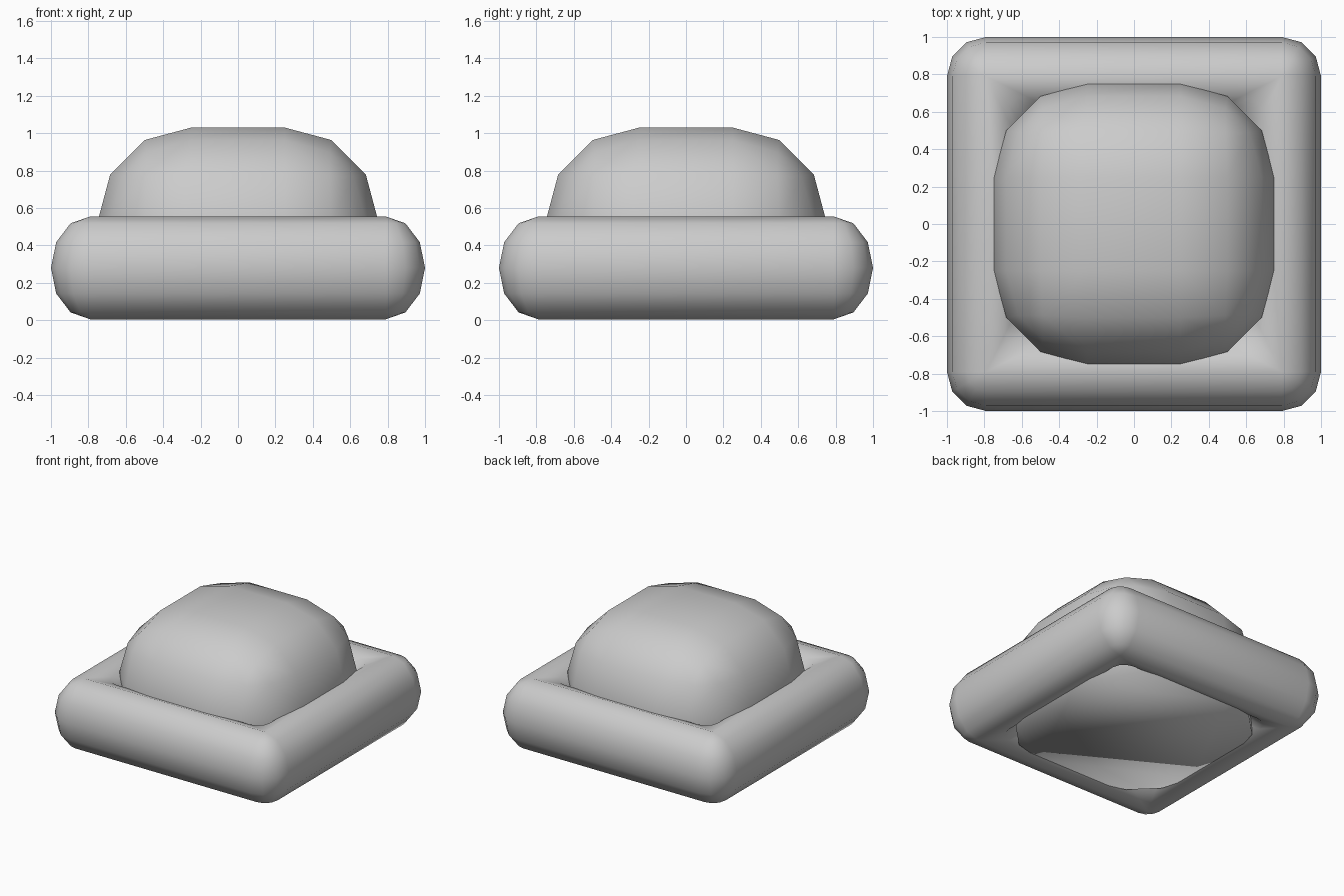
import bpy, bmesh
from math import sin, cos, pi
from mathutils import Vector

if "Cube" in bpy.data.objects:
    bpy.data.objects.remove(bpy.data.objects["Cube"])


def finish(bm, name):
    bmesh.ops.recalc_face_normals(bm, faces=bm.faces)
    mesh = bpy.data.meshes.new(name)
    bm.to_mesh(mesh)
    bm.free()
    for p in mesh.polygons:
        p.use_smooth = True
    ob = bpy.data.objects.new(name, mesh)
    bpy.context.collection.objects.link(ob)
    return ob


MID_Z = 0.28

# Square base ring: 12-sided oval tube with rounded outer and inner corners
A, B, SIDES, STEPS = 0.21, 0.275, 12, 3
C = 1 - A
bm = bmesh.new()
loops = []
for q in range(4):
    diag = pi / 4 + q * pi / 2
    sx = 1 if cos(diag) > 0 else -1
    sy = 1 if sin(diag) > 0 else -1
    for s in range(STEPS + 1):
        ang = q * pi / 2 + s * pi / 2 / STEPS
        loop = []
        for k in range(SIDES):
            t = 2 * pi * k / SIDES
            u, z = A * cos(t), MID_Z + B * sin(t)
            c = C if u > 0 else C + 2 * u      # centre of the corner arc
            r = abs(u)
            loop.append(bm.verts.new((sx * c + r * cos(ang),
                                      sy * c + r * sin(ang), z)))
        loops.append(loop)
for i, a in enumerate(loops):
    b = loops[(i + 1) % len(loops)]
    for k in range(SIDES):
        n = (k + 1) % SIDES
        bm.faces.new((a[k], b[k], b[n], a[n]))
bmesh.ops.remove_doubles(bm, verts=bm.verts, dist=1e-4)
finish(bm, "base_ring")

# Dome: heavily rounded cube, cut off low inside the ring and capped flat
bm = bmesh.new()
bmesh.ops.create_cube(bm, size=1.5)
bmesh.ops.bevel(bm, geom=bm.edges[:], offset=0.5, segments=3,
                profile=0.5, affect='EDGES')
bmesh.ops.delete(bm, geom=[f for f in bm.faces
                           if f.calc_center_median().z < -0.26],
                 context='FACES')
bmesh.ops.holes_fill(bm, edges=[e for e in bm.edges if e.is_boundary], sides=0)
bmesh.ops.translate(bm, verts=bm.verts, vec=(0, 0, MID_Z))
finish(bm, "dome")
